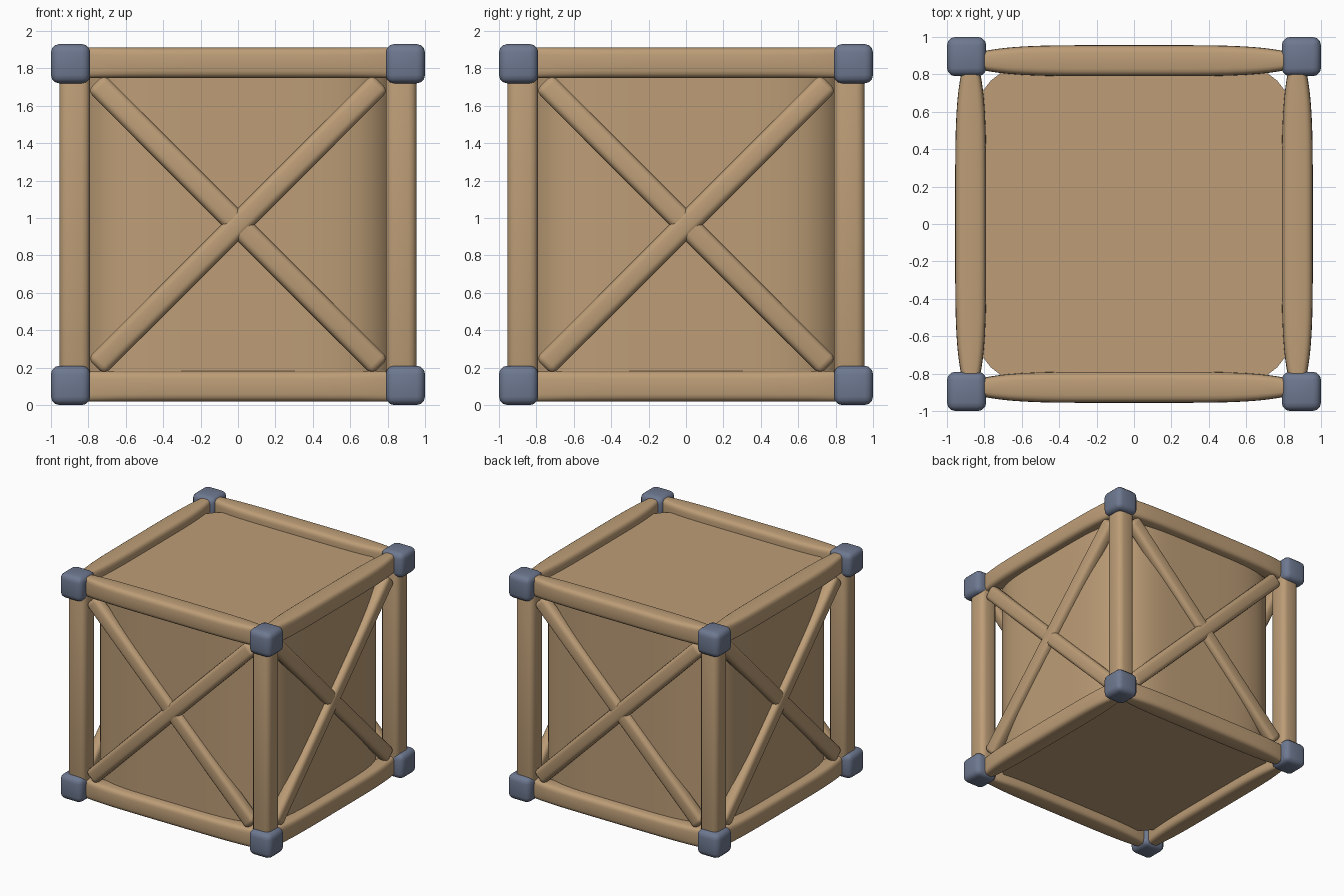
import bpy, bmesh, math
from mathutils import Matrix, Vector

cube = bpy.data.objects.get("Cube")
if cube:
    bpy.data.objects.remove(cube, do_unlink=True)


def material(name, rgb):
    m = bpy.data.materials.new(name)
    m.use_nodes = True
    m.diffuse_color = (*rgb, 1)
    bsdf = m.node_tree.nodes["Principled BSDF"]
    bsdf.inputs["Base Color"].default_value = (*rgb, 1)
    bsdf.inputs["Roughness"].default_value = 0.7
    return m


wood = material("tan wood", (0.51, 0.34, 0.185))
steel = material("blue grey metal", (0.155, 0.19, 0.28))

MID = 0.965      # height of the crate's centre
EDGE = 0.873     # distance of the frame members from the centre
CORNER = 0.895   # distance of the corner caps from the centre
CAP = 0.21       # corner cap size


def finish(bm, name, mat, matrix, angle=40):
    bmesh.ops.recalc_face_normals(bm, faces=bm.faces)
    me = bpy.data.meshes.new(name)
    bm.to_mesh(me)
    bm.free()
    me.materials.append(mat)
    ob = bpy.data.objects.new(name, me)
    bpy.context.collection.objects.link(ob)
    ob.matrix_world = matrix
    bpy.ops.object.select_all(action="DESELECT")
    ob.select_set(True)
    bpy.context.view_layer.objects.active = ob
    bpy.ops.object.shade_smooth_by_angle(angle=math.radians(angle))
    return ob


def rounded_box(name, size, bevel, mat, matrix):
    bm = bmesh.new()
    bmesh.ops.create_cube(bm, size=1)
    bmesh.ops.scale(bm, vec=size, verts=bm.verts)
    bmesh.ops.bevel(bm, geom=bm.edges[:], offset=bevel, segments=3,
                    profile=0.5, affect="EDGES")
    return finish(bm, name, mat, matrix)


def rail(name, matrix, half=0.83, steps=24):
    """Horizontal beam with rounded edges, thinning in depth toward its ends."""
    bm = bmesh.new()
    rings = []
    for i in range(steps + 1):
        x = half * math.sin(math.pi * (i / steps - 0.5))
        depth = 0.083 - 0.037 * abs(x / half) ** 5
        ring = []
        for k in range(24):
            a = math.tau * k / 24
            c, s = math.cos(a), math.sin(a)
            ring.append(bm.verts.new((
                x,
                depth * math.copysign(abs(c) ** 0.5, c),
                0.082 * math.copysign(abs(s) ** 0.5, s))))
        rings.append(ring)
    for a, b in zip(rings, rings[1:]):
        for k in range(24):
            n = (k + 1) % 24
            bm.faces.new((a[k], a[n], b[n], b[k]))
    bm.faces.new(rings[0])
    bm.faces.new(rings[-1])
    return finish(bm, name, wood, matrix)


# Inner body: a softly squared drum with flat top and bottom
bm = bmesh.new()
outline = []
for k in range(96):
    a = math.tau * k / 96
    c, s = math.cos(a), math.sin(a)
    r = 0.88 / (abs(c) ** 5 + abs(s) ** 5) ** 0.2
    outline.append(bm.verts.new((r * c, r * s, -0.87)))
base = bm.faces.new(outline)
top = bmesh.ops.extrude_face_region(bm, geom=[base])["geom"]
bmesh.ops.translate(bm, vec=(0, 0, 1.74),
                    verts=[v for v in top if isinstance(v, bmesh.types.BMVert)])
finish(bm, "crate_body", wood, Matrix.Translation((0, 0, MID)))

# Four identical sides, each turned a quarter about the centre
for side, label in enumerate(("front", "left", "back", "right")):
    turn = Matrix.Translation((0, 0, MID)) @ Matrix.Rotation(side * math.pi / 2, 4, "Z")

    for level, sign in (("bottom", -1), ("top", 1)):
        rail(f"{label}_{level}_rail",
             turn @ Matrix.Translation((0, -EDGE, sign * 0.865)))
        rounded_box(f"{label}_{level}_corner_cap", (CAP, CAP, CAP), 0.045, steel,
                    turn @ Matrix.Translation((CORNER, -CORNER, sign * 0.86)))

    rounded_box(f"{label}_corner_post", (0.165, 0.165, 1.75), 0.045, wood,
                turn @ Matrix.Translation((EDGE, -EDGE, 0)))

    # Crossed braces, the rising one very slightly proud of the other
    for brace, sign, depth in (("rising", -1, 0.882), ("falling", 1, 0.878)):
        rounded_box(f"{label}_{brace}_brace", (2.15, 0.1, 0.125), 0.035, wood,
                    turn @ Matrix.Translation((0, -depth, 0))
                    @ Matrix.Rotation(sign * math.pi / 4, 4, "Y"))
